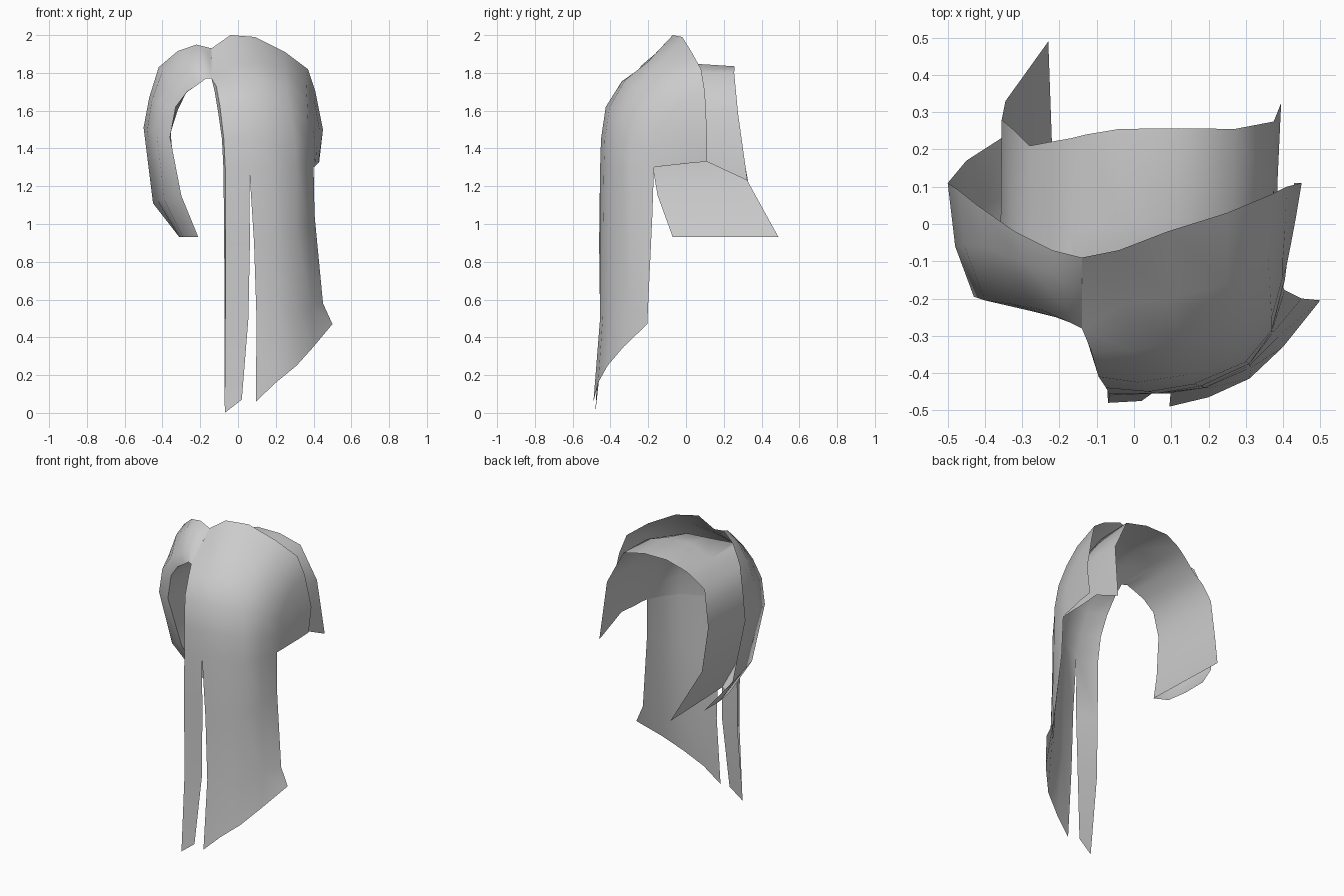
import bpy, bmesh, math
from mathutils import Vector

if "Cube" in bpy.data.objects:
    bpy.data.objects.remove(bpy.data.objects["Cube"], do_unlink=True)

# Single grey hair material
hair = bpy.data.materials.new("hair_grey")
hair.use_nodes = True
hair.diffuse_color = (0.6, 0.6, 0.6, 1)
bsdf = hair.node_tree.nodes["Principled BSDF"]
bsdf.inputs["Base Color"].default_value = (0.6, 0.6, 0.6, 1)
bsdf.inputs["Roughness"].default_value = 0.7


def loft(bm, columns):
    """Skin neighbouring columns of points; shared end points give triangles."""
    grid = [[bm.verts.new(p) for p in col] for col in columns]
    for a, b in zip(grid, grid[1:]):
        for i in range(len(a) - 1):
            face = [a[i], a[i + 1], b[i + 1], b[i]]
            if a[i + 1].co == b[i + 1].co:
                face.pop(2)
            bm.faces.new(face)


def sheet(name, *patches):
    """Join lofted patches into one smooth shaded sheet."""
    bm = bmesh.new()
    for columns in patches:
        loft(bm, columns)
    bmesh.ops.remove_doubles(bm, verts=bm.verts, dist=0.0005)
    me = bpy.data.meshes.new(name)
    bm.to_mesh(me)
    bm.free()
    me.materials.append(hair)
    ob = bpy.data.objects.new(name, me)
    bpy.context.collection.objects.link(ob)
    bpy.ops.object.select_all(action='DESELECT')
    ob.select_set(True)
    bpy.context.view_layer.objects.active = ob
    bpy.ops.object.shade_smooth_by_angle(angle=math.radians(60))


# Right side lock: each column runs from the rear rim to the curled front edge
side_lock = [
    [(-.31, .26, .93), (-.31, .10, .93), (-.29, -.03, .93), (-.21, -.07, .93)],
    [(-.45, .17, 1.11), (-.43, .03, 1.13), (-.39, -.12, 1.13), (-.30, -.15, 1.15)],
    [(-.50, .11, 1.51), (-.48, -.06, 1.50), (-.43, -.195, 1.48), (-.36, -.205, 1.46)],
    [(-.47, .09, 1.67), (-.455, -.06, 1.66), (-.40, -.205, 1.64), (-.33, -.215, 1.62)],
    [(-.42, .05, 1.83), (-.40, -.06, 1.81), (-.33, -.215, 1.74), (-.27, -.235, 1.70)],
    [(-.32, -.02, 1.915), (-.30, -.10, 1.89), (-.25, -.23, 1.80), (-.21, -.25, 1.74)],
    [(-.22, -.07, 1.95), (-.20, -.14, 1.92), (-.18, -.235, 1.84), (-.17, -.265, 1.77)],
    [(-.14, -.09, 1.93), (-.14, -.153, 1.877), (-.14, -.217, 1.823), (-.14, -.28, 1.77)],
]

# Crown: each column runs from the rear rim down to the height of the slit
crown = [
    [(-.14, -.09, 1.93), (-.14, -.28, 1.77), (-.115, -.34, 1.73),
     (-.095, -.41, 1.62), (-.075, -.44, 1.45), (-.067, -.455, 1.29)],
    [(-.04, -.07, 2.00), (-.03, -.22, 1.84), (-.01, -.34, 1.755),
     (.01, -.425, 1.62), (.04, -.45, 1.45), (.06, -.455, 1.29)],
    [(.09, -.02, 1.99), (.10, -.20, 1.86), (.12, -.32, 1.765),
     (.14, -.405, 1.62), (.16, -.43, 1.45), (.18, -.435, 1.29)],
    [(.25, .03, 1.91), (.25, -.16, 1.83), (.26, -.27, 1.73),
     (.28, -.34, 1.60), (.30, -.37, 1.45), (.31, -.375, 1.29)],
    [(.37, .08, 1.82), (.36, -.09, 1.76), (.365, -.18, 1.67),
     (.37, -.25, 1.56), (.37, -.285, 1.43), (.37, -.29, 1.29)],
    [(.41, .10, 1.70), (.405, -.02, 1.65), (.40, -.09, 1.58),
     (.40, -.14, 1.50), (.40, -.165, 1.40), (.40, -.17, 1.30)],
]

# Left flap, tapering to the rear corner of the long panel
corner = crown[-1][-1]
flap = [
    crown[-1],
    [(.45, .11, 1.50), (.435, .02, 1.48), (.42, -.06, 1.44),
     (.41, -.11, 1.40), (.405, -.15, 1.35), corner],
    [(.43, .11, 1.33), (.425, .02, 1.322), (.415, -.06, 1.313),
     (.41, -.11, 1.308), (.405, -.145, 1.304), corner],
]

# Hanging lengths below the slit
hem = [col[-1] for col in crown]
thin_strand = [
    [hem[0], (-.065, -.46, .90), (-.065, -.455, .50), (-.07, -.48, .00)],
    [hem[1], (.063, -.455, .90), (.055, -.45, .50), (.02, -.475, .07)],
]
long_panel = [
    [hem[1], (.085, -.455, .90), (.098, -.455, .50), (.095, -.49, .06)],
    [hem[2], (.19, -.44, .92), (.20, -.44, .52), (.20, -.465, .16)],
    [hem[3], (.31, -.38, .95), (.315, -.385, .54), (.31, -.415, .25)],
    [hem[4], (.375, -.29, 1.0), (.39, -.30, .56), (.40, -.33, .35)],
    [hem[5], (.405, -.178, 1.05), (.45, -.20, .58), (.50, -.205, .47)],
]

# Lip rolled inward along the free edge of the crown and thin strand
lip = [(-.14, -.28, 1.77), (-.125, -.315, 1.71), (-.105, -.37, 1.59),
       (-.085, -.405, 1.45), (-.077, -.42, 1.29)]
strand_lip = [lip[-1], (-.073, -.42, .90), (-.072, -.425, .50), (-.07, -.48, .00)]
sheet("outer_hair", side_lock, crown, flap, thin_strand, long_panel,
      [lip, crown[0][1:]], [strand_lip[:3], thin_strand[0][:3]])

# Inner layer of the side lock: rear fringe edge to the curled front edge
rear = [(-.23, .49, .93), (-.345, .33, 1.22), (-.355, .28, 1.49), (-.32, .25, 1.60),
        (-.28, .21, 1.69), (-.21, .223, 1.75), (-.17, .23, 1.78), (-.13, .24, 1.80)]
front = [col[-1] for col in side_lock]
middle = [tuple((Vector(a) + Vector(b)) / 2) for a, b in zip(rear, front)]

# Inner layer of the crown: rear fringe edge, forward, then down inside the panel
inner_crown = [
    [rear[-1], middle[-1]] + lip,
    [(-.04, .255, 1.835), (-.03, 0, 1.845), (-.02, -.20, 1.80),
     (0, -.32, 1.72), (.02, -.405, 1.58), (.04, -.435, 1.43), hem[1]],
    [(.12, .257, 1.835), (.12, .02, 1.85), (.12, -.18, 1.80),
     (.13, -.30, 1.72), (.145, -.385, 1.58), (.155, -.412, 1.43), (.165, -.42, 1.29)],
    [(.27, .255, 1.80), (.265, .02, 1.80), (.255, -.13, 1.76),
     (.26, -.24, 1.68), (.275, -.32, 1.56), (.29, -.35, 1.42), (.295, -.36, 1.29)],
    [(.375, .275, 1.59), (.375, .09, 1.60), (.365, -.05, 1.59),
     (.36, -.14, 1.55), (.36, -.22, 1.48), (.36, -.265, 1.39), (.36, -.28, 1.29)],
    [(.395, .325, 1.23), (.385, .11, 1.33), (.385, .02, 1.322),
     (.39, -.05, 1.314), (.395, -.10, 1.309), (.398, -.14, 1.304), hem[5]],
]

# Inner faces of the hanging lengths, meeting the outer ones at the edges
inner_panel = [
    long_panel[0],
    [inner_crown[2][-1], (.18, -.425, .92), (.19, -.425, .52), long_panel[1][3]],
    [inner_crown[3][-1], (.297, -.367, .95), (.303, -.372, .54), long_panel[2][3]],
    [inner_crown[4][-1], (.365, -.283, 1.0), (.38, -.293, .56), long_panel[3][3]],
    long_panel[4],
]
# Columns run the other way round here so that these faces look backwards
sheet("inner_lengths", inner_panel[::-1], [thin_strand[1], strand_lip])
sheet("inner_hair", list(zip(rear, middle, front)), inner_crown)
